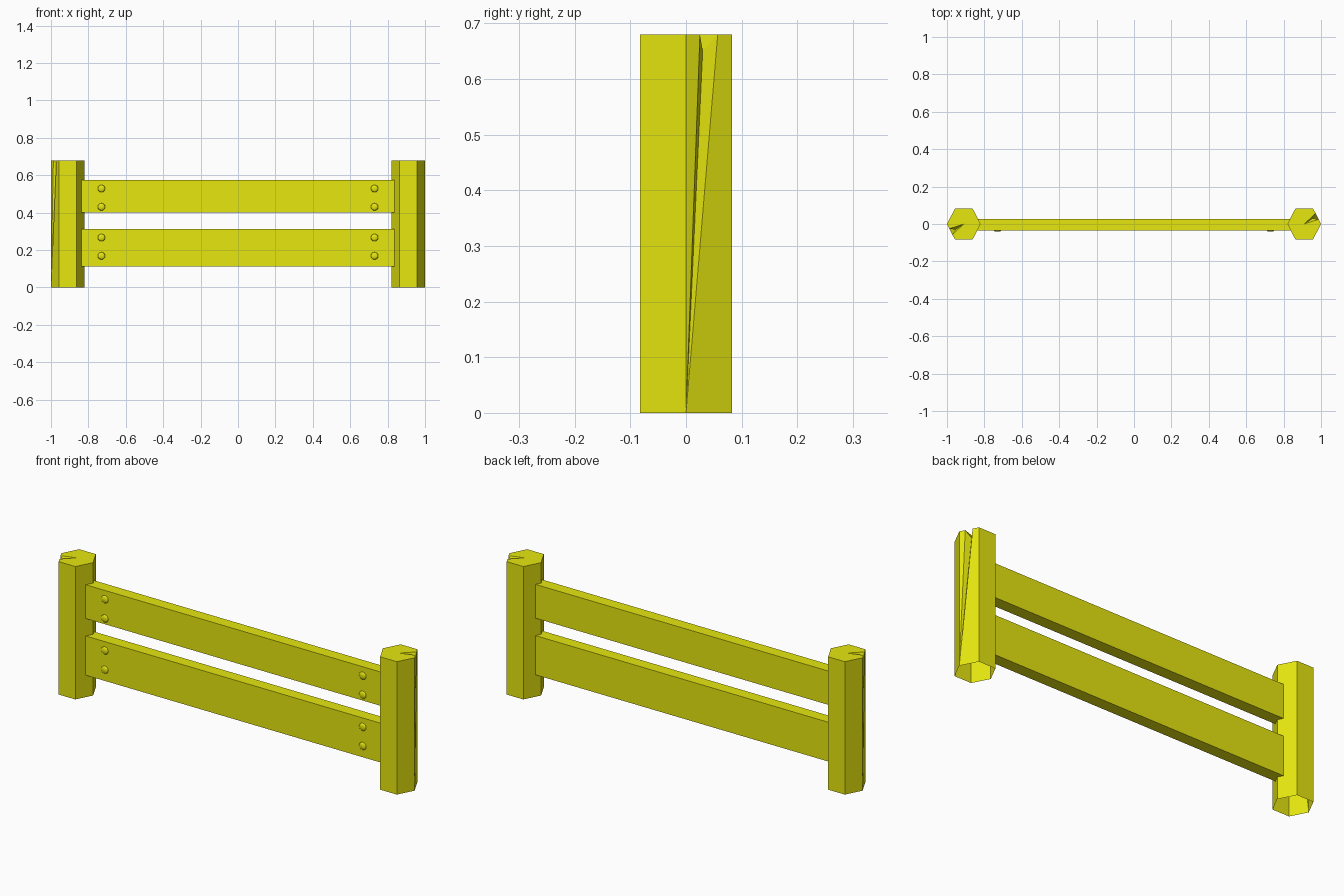
import bpy, bmesh, math
from mathutils import Matrix

if "Cube" in bpy.data.objects:
    bpy.data.objects.remove(bpy.data.objects["Cube"])

wood = bpy.data.materials.new("yellow_wood")
wood.diffuse_color = (0.8, 0.8, 0.005, 1)
wood.use_nodes = True
wood.node_tree.nodes["Principled BSDF"].inputs["Base Color"].default_value = wood.diffuse_color


def add_object(name, bm):
    bmesh.ops.recalc_face_normals(bm, faces=bm.faces)
    mesh = bpy.data.meshes.new(name)
    bm.to_mesh(mesh)
    bm.free()
    mesh.materials.append(wood)
    obj = bpy.data.objects.new(name, mesh)
    bpy.context.collection.objects.link(obj)
    return obj


# Hexagonal post with a split running down one face, open underneath
def post(name, turn):
    bm = bmesh.new()
    cx, top = 0.91, 0.68
    outline = [(0.09, 0), (0.047, 0.083), (-0.047, 0.083),
               (-0.09, 0), (-0.047, -0.083), (0.047, -0.083)]
    low = [bm.verts.new((cx + x, y, 0)) for x, y in outline]
    high = [bm.verts.new((cx + x, y, top)) for x, y in outline]
    # split: two lips on the rim, a tip at the centre and a deep point
    lip_a = bm.verts.new((cx + 0.077, 0.025, top))
    lip_b = bm.verts.new((cx + 0.061, 0.057, top))
    tip = bm.verts.new((cx, 0, top))
    deep = bm.verts.new((cx + 0.045, 0.03, 0.65))
    for i in range(1, 6):
        j = (i + 1) % 6
        bm.faces.new((low[i], low[j], high[j], high[i]))
    bm.faces.new((low[0], lip_a, high[0]))
    bm.faces.new((low[0], low[1], high[1], lip_b))
    bm.faces.new((low[0], deep, lip_a))
    bm.faces.new((low[0], lip_b, deep))
    bm.faces.new((lip_a, deep, tip))
    bm.faces.new((deep, lip_b, tip))
    bm.faces.new([high[0], lip_a, tip, lip_b] + high[1:])
    bmesh.ops.rotate(bm, verts=bm.verts, cent=(0, 0, 0),
                     matrix=Matrix.Rotation(turn, 3, 'Z'))
    add_object(name, bm)


post("right_post", 0)
post("left_post", math.pi)


# Plank reaching into both posts
def plank(name, z0, z1):
    bm = bmesh.new()
    m = Matrix.Translation((0, -0.004, (z0 + z1) / 2)) @ Matrix.Diagonal((1.72, 0.061, z1 - z0, 1))
    bmesh.ops.create_cube(bm, size=1, matrix=m)
    add_object(name, bm)


# Low domed nail head on the front of a plank
def nail(name, x, z):
    bm = bmesh.new()
    m = (Matrix.Translation((x, -0.0345, z)) @ Matrix.Diagonal((0.02, 0.007, 0.02, 1))
         @ Matrix.Rotation(math.pi / 2, 4, 'X'))
    bmesh.ops.create_uvsphere(bm, u_segments=12, v_segments=6, radius=1, matrix=m)
    for f in bm.faces:
        f.smooth = True
    add_object(name, bm)


for label, z0, z1 in (("lower", 0.112, 0.313), ("upper", 0.402, 0.575)):
    plank(label + "_plank", z0, z1)
    for side, x in (("left", -0.73), ("right", 0.73)):
        for row, drop in (("top", 0.046), ("bottom", 0.144)):
            nail(f"{label}_{side}_{row}_nail", x, z1 - drop)
